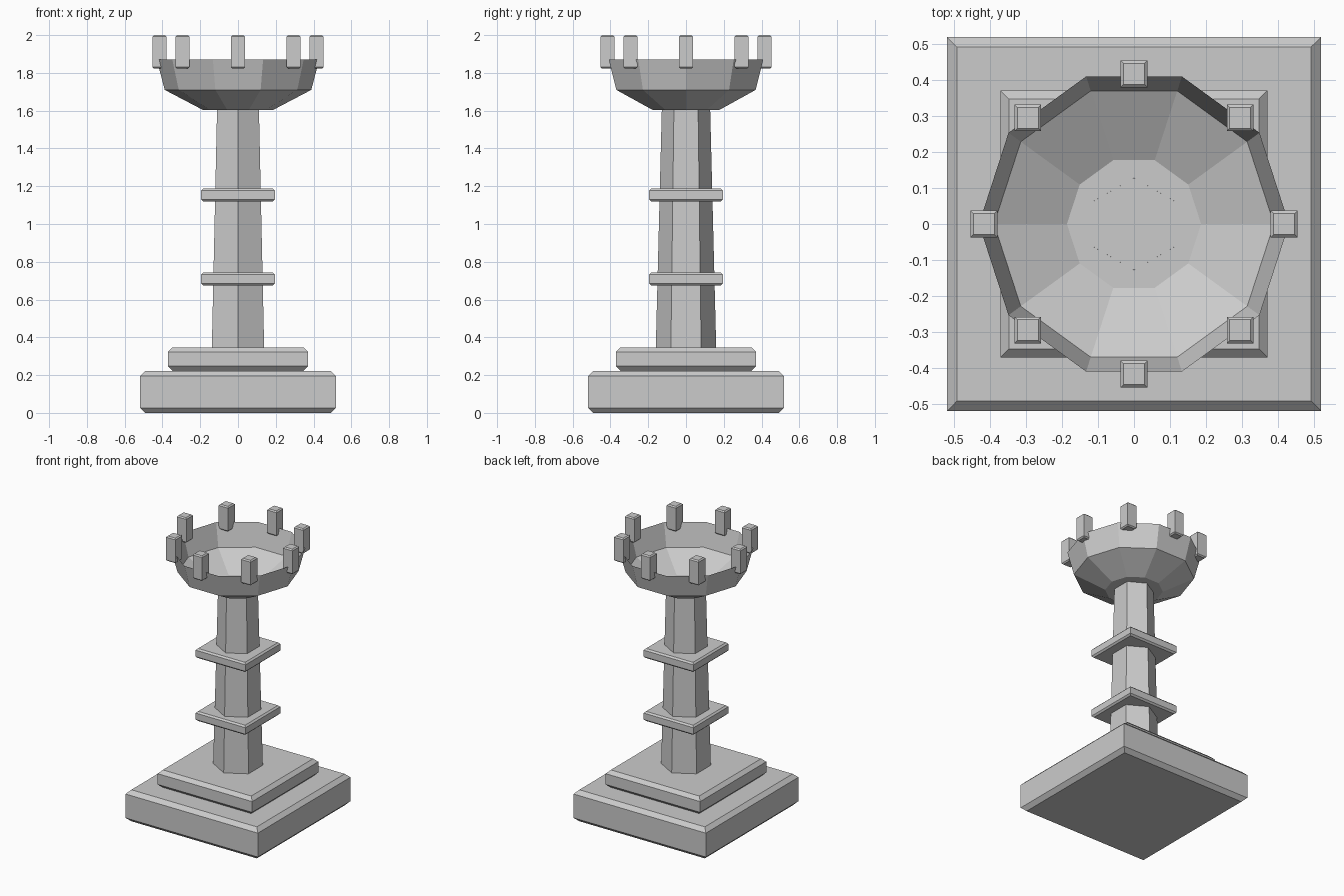
import bpy, bmesh
from math import cos, sin, pi, sqrt

if "Cube" in bpy.data.objects:
    bpy.data.objects.remove(bpy.data.objects["Cube"])


def loft(name, sides, turn, profile, centre=(0, 0), cap_top=True):
    """Stack regular polygons given as (radius, z) and skin them."""
    bm = bmesh.new()
    rings = []
    for r, z in profile:
        rings.append([bm.verts.new((centre[0] + r * cos(turn + 2 * pi * i / sides),
                                    centre[1] + r * sin(turn + 2 * pi * i / sides), z))
                      for i in range(sides)])
    for low, high in zip(rings, rings[1:]):
        for i in range(sides):
            j = (i + 1) % sides
            bm.faces.new((low[i], low[j], high[j], high[i]))
    bm.faces.new(rings[0][::-1])
    if cap_top:
        bm.faces.new(rings[-1])
    mesh = bpy.data.meshes.new(name)
    bm.to_mesh(mesh)
    bm.free()
    obj = bpy.data.objects.new(name, mesh)
    bpy.context.collection.objects.link(obj)
    return obj


def slab(name, half, z0, z1, chamfer, centre=(0, 0)):
    """Square block with chamfered top and bottom rims, sharp corners."""
    r, s = half * sqrt(2), (half - chamfer) * sqrt(2)
    return loft(name, 4, pi / 4,
                [(s, z0), (r, z0 + chamfer), (r, z1 - chamfer), (s, z1)], centre)


# Stepped base
slab("base_plinth", 0.518, 0.0, 0.223, 0.027)
slab("base_step", 0.37, 0.223, 0.347, 0.024)

# Tapered hexagonal column with two square collars
loft("column", 6, pi / 2, [(0.16, 0.34), (0.128, 1.607)])
slab("lower_collar", 0.195, 0.675, 0.743, 0.011)
slab("upper_collar", 0.195, 1.12, 1.188, 0.011)

# Open ten-sided bowl, thin shell
loft("bowl", 10, 0, [(0.186, 1.604), (0.388, 1.71), (0.43, 1.871)], cap_top=False)

# Eight battlements around the rim
for i in range(8):
    a = i * pi / 4
    slab(f"battlement_{i + 1}", 0.037, 1.823, 2.0, 0.008,
         (0.416 * cos(a), 0.416 * sin(a)))
